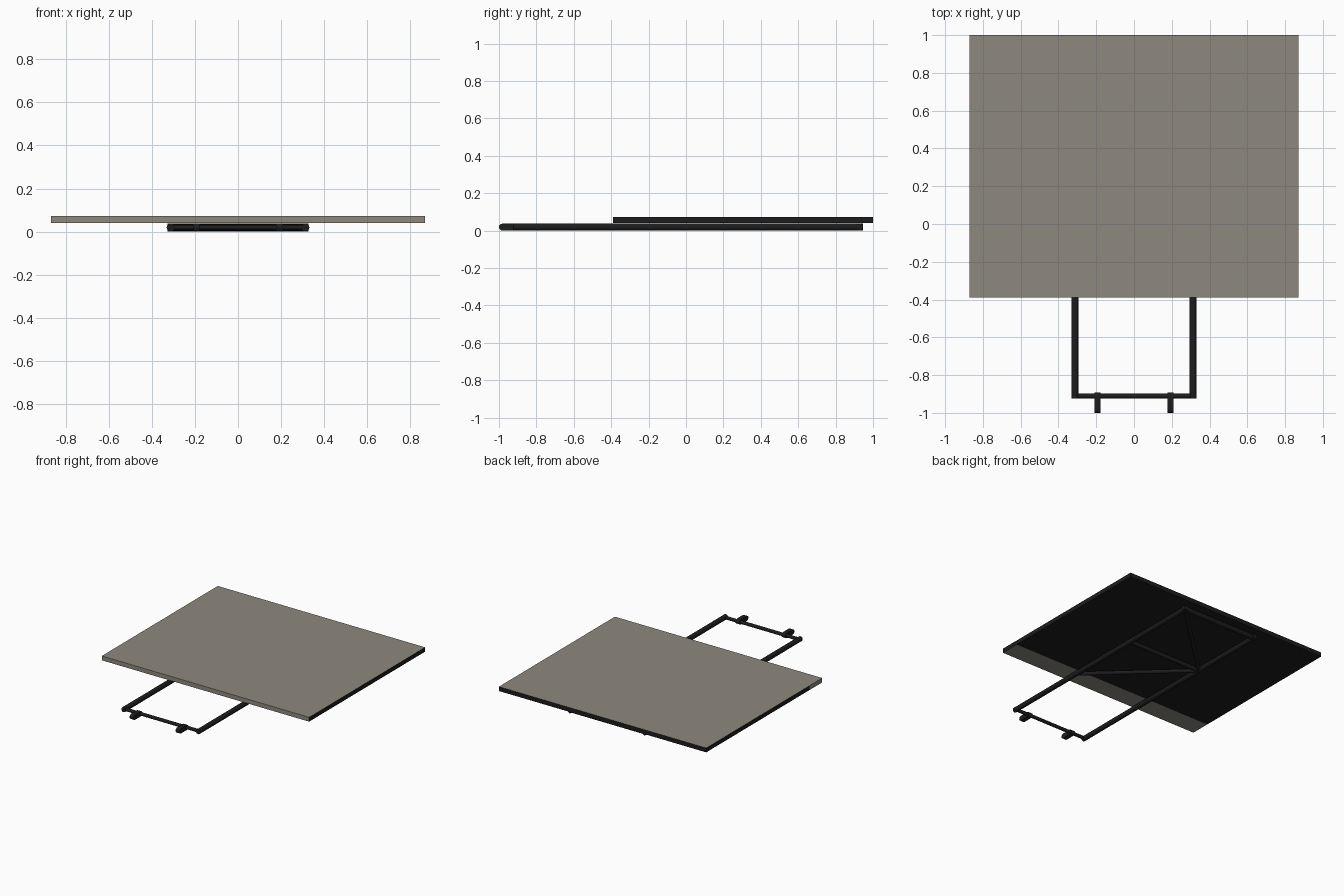
import bpy, bmesh, math
from mathutils import Vector

if "Cube" in bpy.data.objects:
    bpy.data.objects.remove(bpy.data.objects["Cube"])


def material(name, rgb):
    m = bpy.data.materials.new(name)
    m.diffuse_color = (*rgb, 1)
    m.use_nodes = True
    m.node_tree.nodes["Principled BSDF"].inputs["Base Color"].default_value = m.diffuse_color
    return m


TAUPE = material("warm grey", (0.27, 0.25, 0.21))
BLACK = material("soft black", (0.012, 0.012, 0.012))
R = 0.0185           # main tube radius
Z = R                # tube centre height


def finish(name, bm, mats):
    me = bpy.data.meshes.new(name)
    bm.normal_update()
    bm.to_mesh(me)
    bm.free()
    for m in mats:
        me.materials.append(m)
    ob = bpy.data.objects.new(name, me)
    bpy.context.collection.objects.link(ob)
    return ob


def tube(name, a, b, r, z=Z):
    """Round bar between two points in plan."""
    a, b = Vector((*a, z)), Vector((*b, z))
    bpy.ops.mesh.primitive_cylinder_add(vertices=20, radius=r, depth=(b - a).length,
                                        location=(a + b) / 2)
    ob = bpy.context.object
    ob.name = name
    ob.rotation_euler = (b - a).to_track_quat('Z', 'Y').to_euler()
    ob.data.materials.append(BLACK)
    bpy.ops.object.shade_smooth_by_angle(angle=math.radians(40))


# Flat panel: light top and front, dark elsewhere except a strip along the front
bm = bmesh.new()
bmesh.ops.create_cube(bm, size=1)
bmesh.ops.scale(bm, vec=(1.74, 1.39, 0.033), verts=bm.verts)
bmesh.ops.translate(bm, vec=(0, 0.305, 0.0565), verts=bm.verts)
STRIP = -0.24
bmesh.ops.bisect_plane(bm, geom=bm.verts[:] + bm.edges[:] + bm.faces[:],
                       plane_co=(0, STRIP, 0), plane_no=(0, 1, 0))
bm.normal_update()
for f in bm.faces:
    in_strip = f.calc_center_median().y < STRIP and f.normal.x < 0.5
    f.material_index = 0 if f.normal.z > 0.5 or in_strip else 1
finish("panel", bm, [TAUPE, BLACK])

# Side rails and front hooks, mirrored
for s, side in ((-1, "left"), (1, "right")):
    tube(side + "_rail", (s * 0.313, -0.925), (s * 0.313, 0.947), R)

    # Hook: flat tab with rounded ends, profile in y-z extruded along x
    bm = bmesh.new()
    prof = []
    for cy, start in ((-1 + R, 90), (-0.893 - R, -90)):
        for i in range(9):
            t = math.radians(start + i * 22.5)
            prof.append((cy + R * math.cos(t), Z + R * math.sin(t)))
    face = bm.faces.new([bm.verts.new((s * 0.193 - 0.0165, y, z)) for y, z in prof])
    ext = bmesh.ops.extrude_face_region(bm, geom=[face])
    bmesh.ops.translate(bm, vec=(0.033, 0, 0),
                        verts=[v for v in ext["geom"] if isinstance(v, bmesh.types.BMVert)])
    bmesh.ops.recalc_face_normals(bm, faces=bm.faces)
    ob = finish(side + "_hook", bm, [BLACK])
    bpy.ops.object.select_all(action='DESELECT')
    ob.select_set(True)
    bpy.context.view_layer.objects.active = ob
    bpy.ops.object.shade_smooth_by_angle(angle=math.radians(40))

# Cross bars
tube("front_bar", (-0.313, -0.911), (0.313, -0.911), 0.0125)
tube("middle_bar", (-0.313, 0.33), (0.313, 0.33), 0.016)
tube("back_bar", (-0.328, 0.928), (0.328, 0.928), R)

# Diagonal braces
tube("back_brace", (0.305, 0.92), (-0.305, 0.34), 0.014)
tube("front_brace", (0.305, -0.25), (-0.305, 0.32), 0.014)
